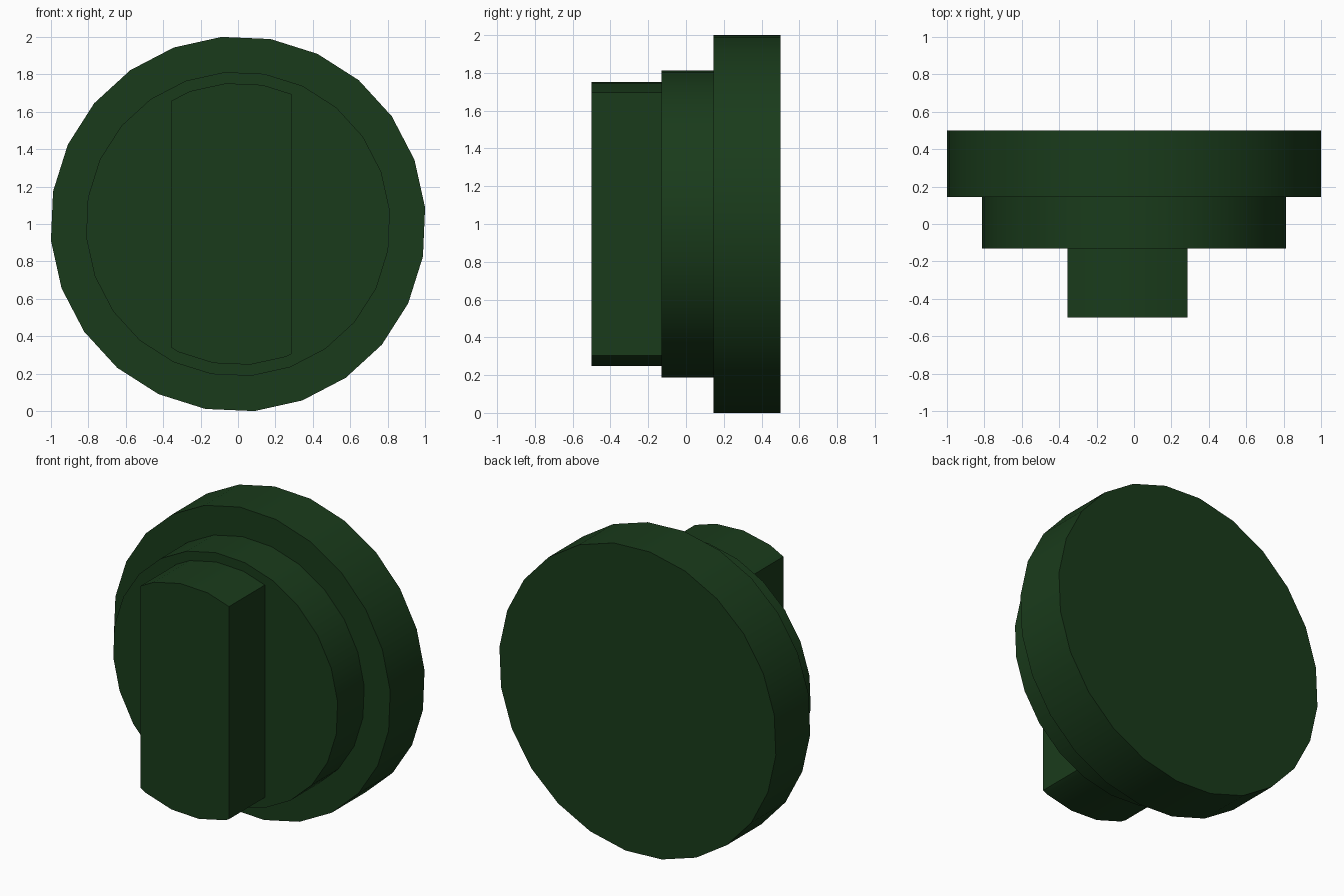
import bpy, bmesh, math

if "Cube" in bpy.data.objects:
    bpy.data.objects.remove(bpy.data.objects["Cube"])

SIDES = 24
TURN = math.radians(5)   # the polygon is rotated slightly about the y axis

green = bpy.data.materials.new("dark_green")
green.diffuse_color = (0.010, 0.044, 0.011, 1)
green.use_nodes = True
green.node_tree.nodes["Principled BSDF"].inputs["Base Color"].default_value = green.diffuse_color


def disc(name, radius, y_front, y_back, x_limits=None):
    """Prism along y centred at z = 1, optionally cut flat at two x positions."""
    bm = bmesh.new()
    ring = []
    for i in range(SIDES):
        a = TURN + 2 * math.pi * i / SIDES
        ring.append(bm.verts.new((radius * math.cos(a), y_front, 1 + radius * math.sin(a))))
    face = bm.faces.new(ring)

    # trim the flat outline before giving it depth
    if x_limits:
        for x, direction in zip(x_limits, (-1, 1)):
            bmesh.ops.bisect_plane(bm, geom=bm.verts[:] + bm.edges[:] + bm.faces[:],
                                   plane_co=(x, 0, 0), plane_no=(direction, 0, 0),
                                   clear_outer=True)
        face = bm.faces[:][0]

    # extrude, keeping the front face as the cap
    out = bmesh.ops.extrude_face_region(bm, geom=[face], use_keep_orig=True)
    moved = [v for v in out["geom"] if isinstance(v, bmesh.types.BMVert)]
    bmesh.ops.translate(bm, verts=moved, vec=(0, y_back - y_front, 0))
    bmesh.ops.recalc_face_normals(bm, faces=bm.faces[:])

    mesh = bpy.data.meshes.new(name)
    bm.to_mesh(mesh)
    bm.free()
    mesh.materials.append(green)
    obj = bpy.data.objects.new(name, mesh)
    bpy.context.collection.objects.link(obj)

    bpy.ops.object.select_all(action='DESELECT')
    obj.select_set(True)
    bpy.context.view_layer.objects.active = obj
    bpy.ops.object.shade_smooth_by_angle(angle=math.radians(30))
    return obj


# wide back plate, stepped collar and the grip bar on the front
disc("back_plate", 1.004, 0.145, 0.50)
disc("collar", 0.815, -0.13, 0.145)
disc("grip_bar", 0.755, -0.50, -0.13, x_limits=(-0.355, 0.285))
